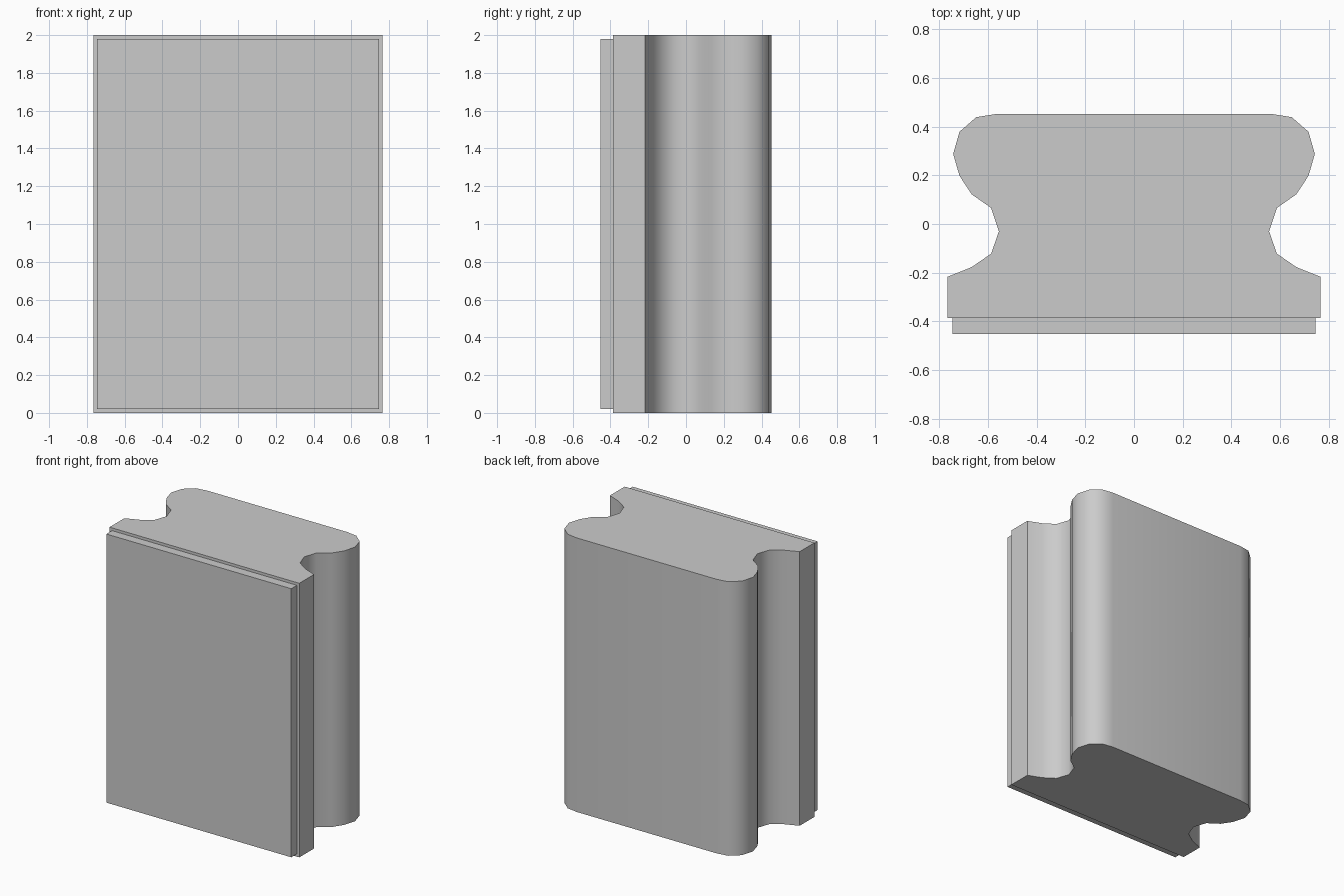
import bpy, bmesh, math

if "Cube" in bpy.data.objects:
    bpy.data.objects.remove(bpy.data.objects["Cube"])

# Right half of the body's plan, front to back
HALF = [(0.766, -0.387), (0.766, -0.217), (0.667, -0.177), (0.587, -0.122),
        (0.555, -0.03), (0.587, 0.066), (0.667, 0.122), (0.717, 0.198),
        (0.743, 0.288), (0.717, 0.379), (0.648, 0.439), (0.566, 0.452)]


def extrude_outline(name, half, z0, z1):
    """Mirror a half outline across x = 0 and extrude it from z0 to z1."""
    outline = half + [(-x, y) for x, y in reversed(half)]
    bm = bmesh.new()
    face = bm.faces.new([bm.verts.new((x, y, z0)) for x, y in outline])
    top = bmesh.ops.extrude_face_region(bm, geom=[face])
    verts = [v for v in top["geom"] if isinstance(v, bmesh.types.BMVert)]
    bmesh.ops.translate(bm, verts=verts, vec=(0, 0, z1 - z0))
    bmesh.ops.recalc_face_normals(bm, faces=bm.faces)
    mesh = bpy.data.meshes.new(name)
    bm.to_mesh(mesh)
    bm.free()
    obj = bpy.data.objects.new(name, mesh)
    bpy.context.collection.objects.link(obj)
    return obj


# Body with grooved sides and a rounded back
body = extrude_outline("body", HALF, 0, 2)
bpy.context.view_layer.objects.active = body
body.select_set(True)
bpy.ops.object.shade_smooth_by_angle(angle=math.radians(45))

# Slightly inset plate on the front
extrude_outline("front_plate", [(0.746, -0.452), (0.746, -0.387)], 0.02, 1.98)
